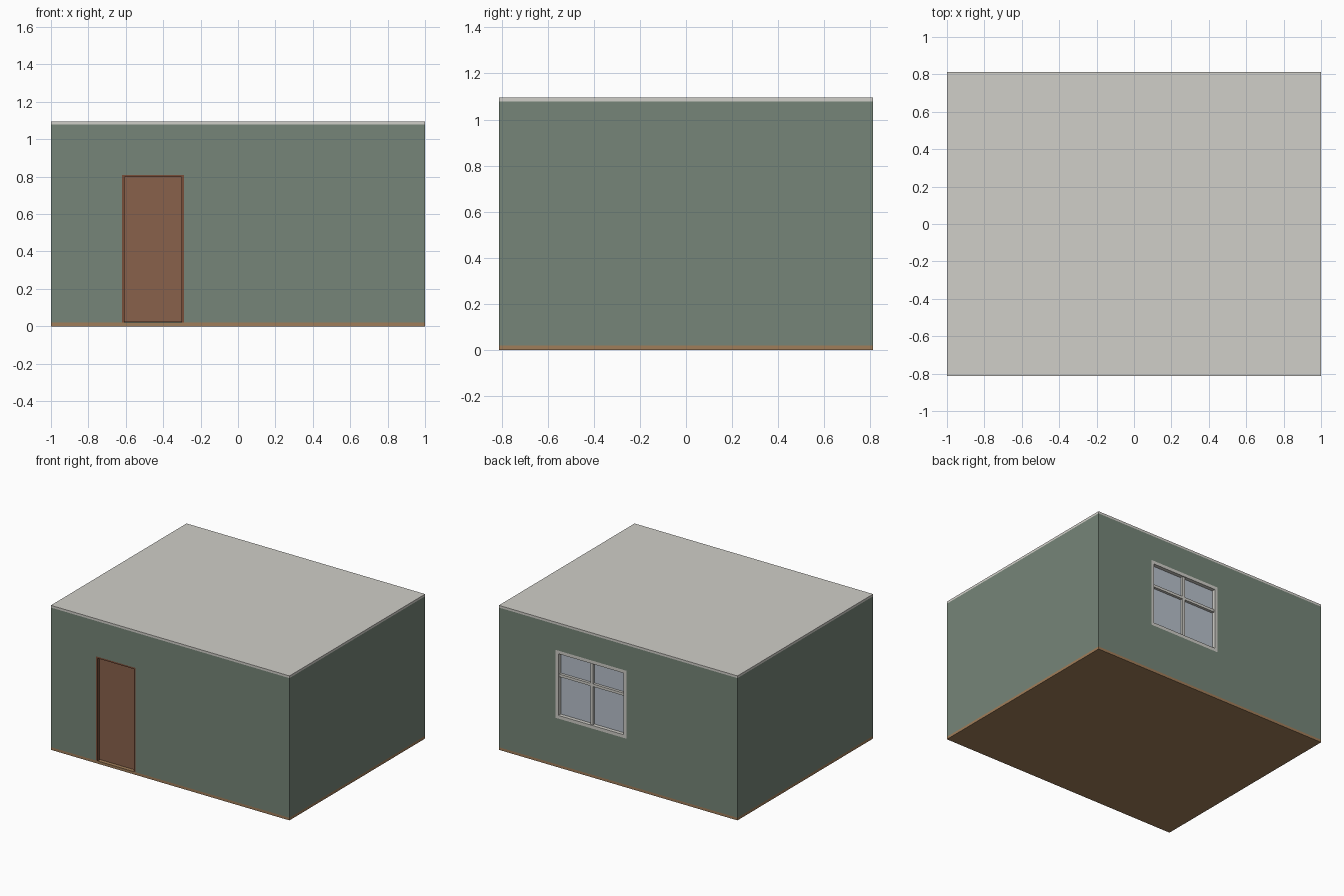
import bpy, bmesh

if "Cube" in bpy.data.objects:
    bpy.data.objects.remove(bpy.data.objects["Cube"])


def material(name, rgb):
    m = bpy.data.materials.new(name)
    m.diffuse_color = (*rgb, 1)
    m.use_nodes = True
    m.node_tree.nodes["Principled BSDF"].inputs["Base Color"].default_value = m.diffuse_color
    return m


WALL = material("green_paint", (0.18, 0.235, 0.188))
PLASTER = material("plaster", (0.63, 0.62, 0.58))
FLOOR = material("floor_wood", (0.35, 0.205, 0.10))
DOOR = material("door_wood", (0.25, 0.12, 0.07))
TRIM = material("door_trim", (0.19, 0.075, 0.04))
WHITE = material("window_paint", (0.62, 0.61, 0.57))
GLASS = material("glass", (0.48, 0.53, 0.60))


def boxes(name, spans, mat=None):
    """One object made of boxes given as (x0, x1, y0, y1, z0, z1)."""
    bm = bmesh.new()
    for x0, x1, y0, y1, z0, z1 in spans:
        verts = bmesh.ops.create_cube(bm, size=1)["verts"]
        for v in verts:
            v.co.x = x1 if v.co.x > 0 else x0
            v.co.y = y1 if v.co.y > 0 else y0
            v.co.z = z1 if v.co.z > 0 else z0
    mesh = bpy.data.meshes.new(name)
    bm.to_mesh(mesh)
    bm.free()
    ob = bpy.data.objects.new(name, mesh)
    bpy.context.collection.objects.link(ob)
    if mat:
        mesh.materials.append(mat)
    return ob


def cut(ob, name, span):
    cutter = boxes(name, [span])
    cutter.hide_render = True
    cutter.hide_viewport = True
    mod = ob.modifiers.new(name, "BOOLEAN")
    mod.operation = "DIFFERENCE"
    mod.solver = "EXACT"
    mod.object = cutter


X, Y, T = 1.0, 0.812, 0.05       # half sizes and wall thickness
F, C, H = 0.02, 1.078, 1.095     # floor top, ceiling underside, total height

# floor and ceiling slabs
boxes("floor", [(-X, X, -Y, Y, 0, F)], FLOOR)
boxes("ceiling", [(-X, X, -Y, Y, C, H)], PLASTER)

# openings
dx0, dx1, dz = -0.62, -0.29, 0.81
wx0, wx1, wz0, wz1 = -0.07, 0.525, 0.37, 0.885

# walls: a hollow shell with a door and a window opening
walls = boxes("walls", [(-X, X, -Y, Y, F, C)], WALL)
cut(walls, "room_cutter", (-X + T, X - T, -Y + T, Y - T, F - 0.1, C + 0.1))
cut(walls, "door_cutter", (dx0, dx1, -Y - 0.1, -Y + 0.1, F - 0.05, dz))
cut(walls, "window_cutter", (wx0, wx1, Y - 0.1, Y + 0.1, wz0, wz1))

# door frame and recessed leaf
w = 0.012
boxes("door_frame", [
    (dx0, dx0 + w, -Y, -Y + T, F, dz),
    (dx1 - w, dx1, -Y, -Y + T, F, dz),
    (dx0 + w, dx1 - w, -Y, -Y + T, dz - w, dz)], TRIM)
boxes("door_leaf", [(dx0 + w, dx1 - w, -Y + 0.022, -Y + 0.045, F + 0.004, dz - w)], DOOR)

# window frame, glazing bars and glass
f, b = 0.024, 0.01
xm, zt = (wx0 + wx1) / 2, 0.695
boxes("window_frame", [
    (wx0, wx0 + f, Y - T, Y, wz0, wz1),
    (wx1 - f, wx1, Y - T, Y, wz0, wz1),
    (wx0 + f, wx1 - f, Y - T, Y, wz0, wz0 + f),
    (wx0 + f, wx1 - f, Y - T, Y, wz1 - f, wz1)], WHITE)
boxes("glazing_bars", [
    (xm - b, xm + b, Y - 0.038, Y - 0.008, wz0 + f, wz1 - f),
    (wx0 + f, xm - b, Y - 0.038, Y - 0.008, zt - b, zt + b),
    (xm + b, wx1 - f, Y - 0.038, Y - 0.008, zt - b, zt + b)], WHITE)
boxes("window_glass", [(wx0 + f, wx1 - f, Y - 0.034, Y - 0.028, wz0 + f, wz1 - f)], GLASS)
